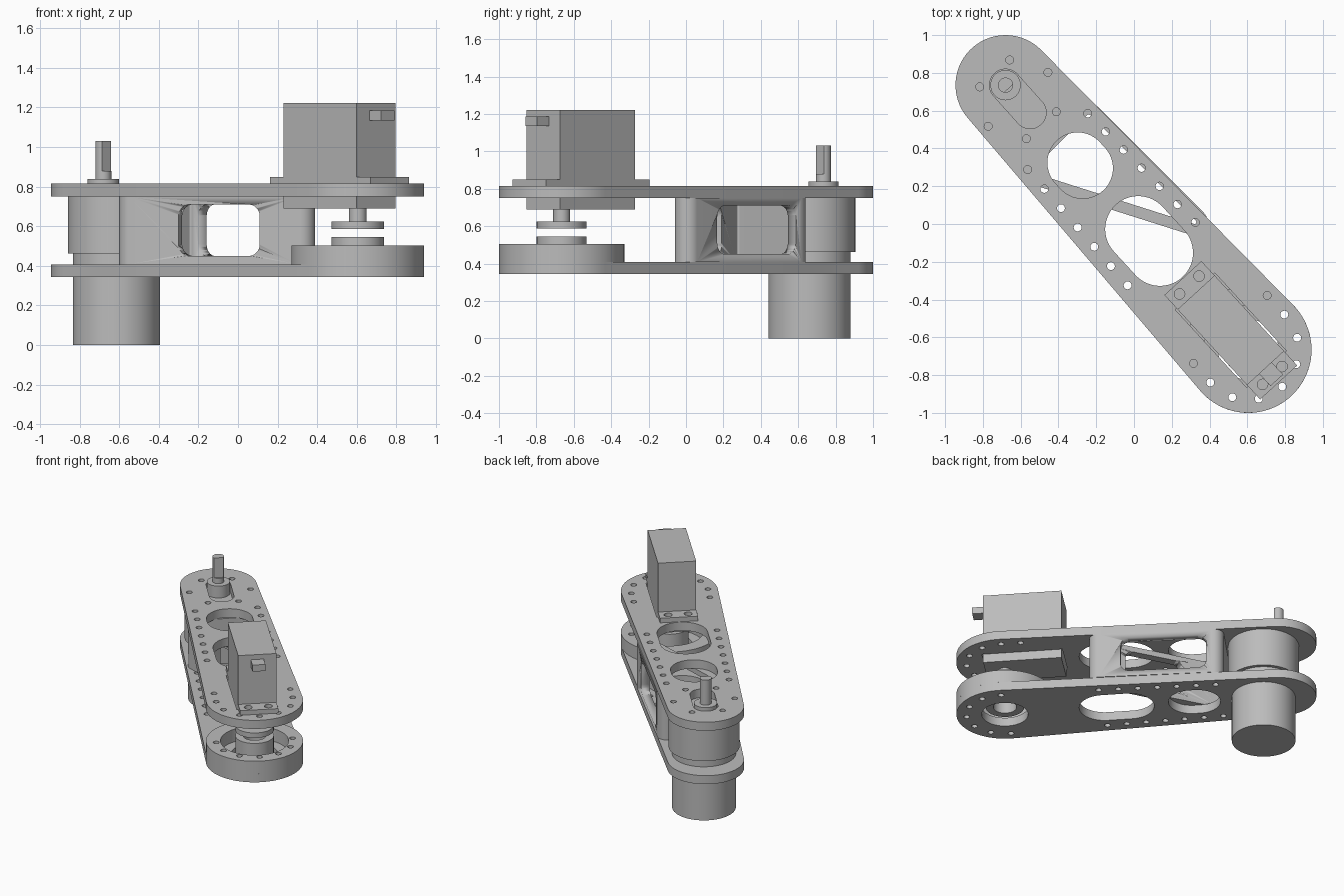
import bpy
from math import acos, atan2, cos, sin, pi, radians, ceil
from mathutils import Matrix, Vector

cube = bpy.data.objects.get("Cube")
if cube:
    bpy.data.objects.remove(cube, do_unlink=True)

grey = bpy.data.materials.new("plain grey")
grey.use_nodes = True
grey.diffuse_color = (0.5, 0.5, 0.5, 1)
grey.node_tree.nodes["Principled BSDF"].inputs["Base Color"].default_value = (0.5, 0.5, 0.5, 1)

# Main axis of the arm
REAR, FRONT = Vector((-0.68, 0.735)), Vector((0.605, -0.665))
MOTOR, SERVO = Vector((-0.614, 0.66)), Vector((0.5125, -0.5625))
AXIS = atan2(FRONT.y - REAR.y, FRONT.x - REAR.x)
U = Vector((cos(AXIS), sin(AXIS)))
V = Vector((-U.y, U.x))


def arc(c, r, a, b, n):
    return [Vector((c[0] + r * cos(a + (b - a) * i / n), c[1] + r * sin(a + (b - a) * i / n)))
            for i in range(n + 1)]


def circle(c, r, n=64):
    return arc(c, r, 0, 2 * pi, n)[:-1]


def hull(circles):
    """Outline around circles (centre, radius) listed anticlockwise."""
    normals = []
    for i, (c, r) in enumerate(circles):
        c2, r2 = circles[(i + 1) % len(circles)]
        d = Vector(c2) - Vector(c)
        normals.append(atan2(d.y, d.x) - acos((r - r2) / d.length))
    pts = []
    for i, (c, r) in enumerate(circles):
        a, b = normals[i - 1], normals[i]
        sweep = (b - a) % (2 * pi)
        pts += arc(c, r, a, a + sweep, max(6, ceil(sweep * 10)))
    return pts


def slot(c, r, half):
    c = Vector(c)
    return hull([(c - U * half, r), (c + U * half, r)])


def rect(u0, u1, v0, v1):
    """Rectangle in the servo's own frame."""
    return [SERVO + U * u + V * v for u, v in ((u0, v0), (u1, v0), (u1, v1), (u0, v1))]


def row(start, end, n):
    a, b = Vector(start), Vector(end)
    return [circle(a.lerp(b, i / (n - 1)), 0.021, 16) for i in range(n)]


def slab(name, loops, z0, z1):
    """Extruded outline; loops after the first are holes."""
    curve = bpy.data.curves.new(name, "CURVE")
    curve.dimensions = "2D"
    curve.fill_mode = "BOTH"
    curve.extrude = (z1 - z0) / 2
    for loop in loops:
        sp = curve.splines.new("POLY")
        sp.points.add(len(loop) - 1)
        for p, q in zip(sp.points, loop):
            p.co = (q[0], q[1], 0, 1)
        sp.use_cyclic_u = True
    ob = bpy.data.objects.new(name, curve)
    bpy.context.collection.objects.link(ob)
    bpy.ops.object.select_all(action="DESELECT")
    ob.select_set(True)
    bpy.context.view_layer.objects.active = ob
    bpy.ops.object.convert(target="MESH")
    ob = bpy.context.object
    ob.data.transform(Matrix.Translation((0, 0, (z0 + z1) / 2)))
    bpy.ops.object.mode_set(mode="EDIT")
    bpy.ops.mesh.select_all(action="SELECT")
    bpy.ops.mesh.remove_doubles(threshold=0.0001)
    bpy.ops.mesh.normals_make_consistent(inside=False)
    bpy.ops.object.mode_set(mode="OBJECT")
    ob.data.materials.clear()
    ob.data.materials.append(grey)
    bpy.ops.object.shade_smooth_by_angle(angle=radians(30))
    return ob


# Shared plate outline and hole patterns
outline = hull([(REAR, 0.265), (FRONT, 0.335)])
ring_holes = [circle(FRONT + 0.266 * Vector((cos(AXIS + k * 0.533), sin(AXIS + k * 0.533))), 0.021, 16)
              for k in range(-3, 4)]
edge_holes = row((-0.245, 0.585), (0.325, 0.008), 7) + row((-0.563, 0.288), (-0.034, -0.325), 7)
extra_holes = [circle(c, 0.021, 16) for c in ((0.705, -0.378), (0.315, -0.738))]
motor_holes = [circle(MOTOR + 0.213 * Vector((cos(a), sin(a))), 0.021, 16)
               for a in (radians(42 + 60 * k) for k in range(6))]
windows = [slot((-0.285, 0.31), 0.16, 0.02), slot((0.08, -0.09), 0.175, 0.085)]

# Plates
shaft_slot = hull([(REAR, 0.085), ((-0.55, 0.59), 0.085)])
slab("top_plate", [outline, shaft_slot, rect(-0.28, 0.28, -0.143, 0.143)] + windows
     + ring_holes + edge_holes + extra_holes + motor_holes, 0.75, 0.815)
slab("bottom_plate", [outline, circle(FRONT, 0.16)] + windows + ring_holes + edge_holes, 0.343, 0.408)
slab("bearing_ring", [circle(FRONT, 0.335, 96), circle(FRONT, 0.235)] + ring_holes, 0.408, 0.504)

# Triangular spacer with a rounded window in two walls
corners = ((0.32, 0.01), (-0.24, 0.57), (-0.53, 0.28))
spacer = slab("spacer", [hull([(c, r) for c in corners]) for r in (0.07, 0.01)], 0.408, 0.75)


def cut_window(x, y, angle, length):
    h, w = 0.07, length / 2 - 0.06
    loop = hull([((sx * w, sy * h), 0.06) for sx, sy in ((-1, -1), (1, -1), (1, 1), (-1, 1))])
    cutter = slab("window_cutter", [loop], -0.1, 0.1)
    cutter.data.transform(Matrix.Translation((x, y, 0.58)) @ Matrix.Rotation(angle, 4, "Z")
                          @ Matrix.Rotation(pi / 2, 4, "X"))
    cutter.hide_render = True
    mod = spacer.modifiers.new("window", "BOOLEAN")
    mod.operation = "DIFFERENCE"
    mod.solver = "EXACT"
    mod.object = cutter
    bpy.context.view_layer.objects.active = spacer
    bpy.ops.object.modifier_apply(modifier=mod.name)
    bpy.data.objects.remove(cutter, do_unlink=True)


cut_window(-0.095, 0.069, radians(-17.6), 0.43)
cut_window(0.055, 0.38, radians(-45), 0.594)

# Gear motor with offset output shaft
slab("motor_can", [circle(MOTOR, 0.22)], 0, 0.463)
slab("gearbox", [circle(MOTOR, 0.245)], 0.463, 0.75)
slab("shaft_boss", [circle(REAR, 0.08)], 0.75, 0.84)
slab("shaft_base", [circle(REAR, 0.04, 32)], 0.84, 0.88)
flat = acos(0.6)
slab("shaft_flat", [arc(REAR, 0.04, AXIS + flat, AXIS + 2 * pi - flat, 28)], 0.88, 1.03)

# Servo with mounting ears, plug and output horn
slab("servo_body", [rect(-0.272, 0.272, -0.133, 0.133)], 0.69, 1.222)
ear_holes = [circle(SERVO + U * u + V * v, 0.028, 20) for u in (-0.325, 0.325) for v in (-0.07, 0.07)]
slab("servo_ears", [rect(-0.375, 0.375, -0.133, 0.133)] + ear_holes, 0.815, 0.85)
slab("servo_plug", [rect(0.265, 0.36, -0.045, 0.045)], 1.135, 1.185)
slab("servo_shaft", [circle(FRONT, 0.045, 32)], 0.62, 0.69)
slab("servo_horn", [circle(FRONT, 0.133)], 0.587, 0.625)
slab("bearing_hub", [circle(FRONT, 0.133), circle(FRONT, 0.08)], 0.4, 0.545)
